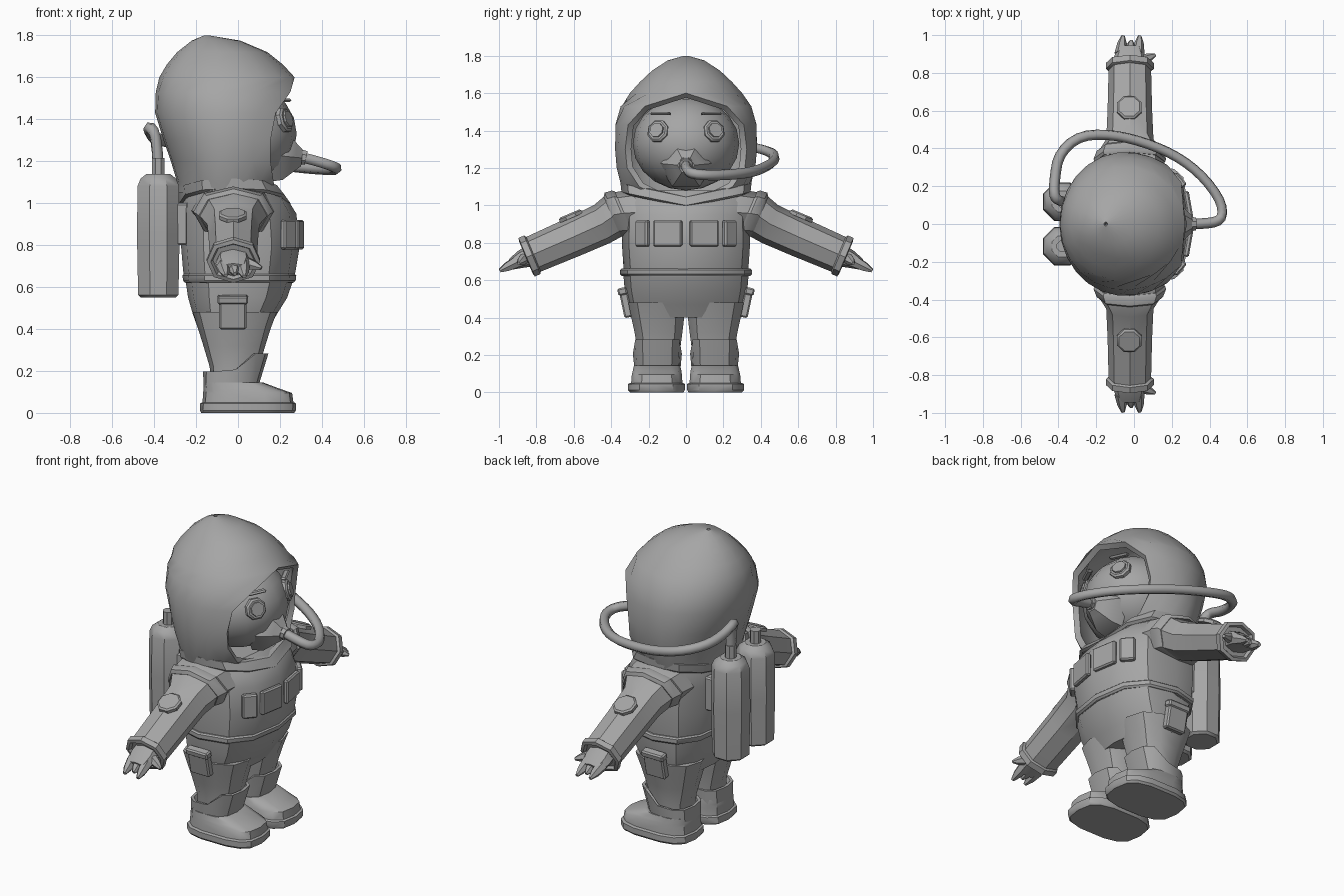
import bpy, bmesh, math
from mathutils import Vector, Matrix

if "Cube" in bpy.data.objects:
    bpy.data.objects.remove(bpy.data.objects["Cube"])

grey = bpy.data.materials.new("plain grey")
grey.diffuse_color = (0.38, 0.38, 0.38, 1)
grey.use_nodes = True
grey.node_tree.nodes["Principled BSDF"].inputs["Base Color"].default_value = grey.diffuse_color


def finish(name, bm, mirror=False, angle=35, shell=0):
    bmesh.ops.remove_doubles(bm, verts=bm.verts, dist=1e-4)
    bmesh.ops.recalc_face_normals(bm, faces=bm.faces)
    me = bpy.data.meshes.new(name)
    bm.to_mesh(me)
    bm.free()
    ob = bpy.data.objects.new(name, me)
    bpy.context.collection.objects.link(ob)
    me.materials.append(grey)
    if shell:
        m = ob.modifiers.new("shell", 'SOLIDIFY')
        m.thickness, m.offset = shell, -1
        bpy.context.view_layer.objects.active = ob
        ob.select_set(True)
        bpy.ops.object.modifier_apply(modifier=m.name)
    ob.data.shade_smooth()
    ob.data.set_sharp_from_angle(angle=math.radians(angle))
    if mirror:
        m = ob.modifiers.new("mirror", 'MIRROR')
        m.use_axis[0], m.use_axis[1] = False, True
    return ob


def loft(name, rings, closed=True, caps=True, **kw):
    bm = bmesh.new()
    vs = [[bm.verts.new(p) for p in r] for r in rings]
    n = len(rings[0])
    for a, b in zip(vs, vs[1:]):
        for i in range(n if closed else n - 1):
            j = (i + 1) % n
            bm.faces.new((a[i], a[j], b[j], b[i]))
    if caps:
        bm.faces.new(vs[0])
        bm.faces.new(vs[-1])
    return finish(name, bm, **kw)


def spow(v, p):
    return math.copysign(abs(v) ** p, v)


def ring(z, back, front, y0, y1, n=12, p=0.8, cx=None, lift=None):
    """Horizontal rounded outline; lift(x, y) raises points."""
    cx = (back + front) / 2 if cx is None else cx
    cy, ry = (y0 + y1) / 2, (y1 - y0) / 2
    out = []
    for i in range(n):
        t = 2 * math.pi * i / n
        c = spow(math.cos(t), p)
        x = cx + c * ((front - cx) if c > 0 else (cx - back))
        y = cy + ry * spow(math.sin(t), p)
        out.append(Vector((x, y, z + (lift(x, y) if lift else 0))))
    return out


def tube(name, p0, p1, radii, n=8, flat=1.0, **kw):
    """Round or flattened bar from p0 to p1, radii = [(fraction, radius)]."""
    p0, p1 = Vector(p0), Vector(p1)
    q = (p1 - p0).to_track_quat('Z', 'X')
    rings = []
    for f, r in radii:
        c = p0.lerp(p1, f)
        rings.append([c + q @ Vector((r * math.cos(a), r * flat * math.sin(a), 0))
                      for a in [2 * math.pi * (i + .5) / n for i in range(n)]])
    return loft(name, rings, **kw)


def box(name, loc, size, rz=0, rx=0, ry=0, **kw):
    bm = bmesh.new()
    m = (Matrix.Translation(loc) @ Matrix.Rotation(math.radians(rz), 4, 'Z')
         @ Matrix.Rotation(math.radians(rx), 4, 'X') @ Matrix.Rotation(math.radians(ry), 4, 'Y')
         @ Matrix.Diagonal((*size, 1)))
    bmesh.ops.create_cube(bm, size=1, matrix=m)
    bmesh.ops.bevel(bm, geom=bm.edges[:], offset=0.008, segments=1, affect='EDGES')
    return finish(name, bm, mirror=True, **kw)


# Hood: open-fronted rows of (z, back x, half width, rim x, rim y)
rows = [(1.05, -.29, .33, .18, .15), (1.1, -.29, .345, .17, .25), (1.2, -.32, .372, .155, .315),
        (1.3, -.355, .38, .155, .325), (1.43, -.395, .38, .18, .31), (1.53, -.392, .35, .25, .22),
        (1.6, -.375, .305, .27, 0), (1.66, -.34, .25, .215, 0), (1.72, -.29, .185, .14, 0),
        (1.775, -.22, .1, .01, 0), (1.8, -.16, .01, -.14, 0)]
hood = []
for z, back, ry, xr, yr in rows:
    cx = -.05 if z < 1.73 else (back + xr) / 2
    t0 = math.asin(yr / ry)
    front = cx + (xr - cx) / math.cos(t0)
    row = []
    for i in range(19):
        t = t0 + (2 * math.pi - 2 * t0) * i / 18
        c = math.cos(t)
        row.append(Vector((cx + c * ((front - cx) if c > 0 else (cx - back)), ry * math.sin(t), z)))
    hood.append(row)
loft("hood", hood, closed=False, caps=False, angle=40, shell=.035)

# Head, breathing mask, eyes and brows
bm = bmesh.new()
bmesh.ops.create_uvsphere(bm, u_segments=16, v_segments=10, radius=1,
                          matrix=Matrix.Translation((0, 0, 1.33)) @ Matrix.Diagonal((.28, .285, .25, 1)))
finish("head", bm, angle=40)
tube("mask", (.16, 0, 1.23), (.305, 0, 1.215), [(0, .15), (.45, .13), (.8, .075), (1, .045)], n=6)
tube("mask_nozzle", (.28, 0, 1.225), (.325, 0, 1.215), [(0, .04), (1, .036)])
tube("eye_rim", (.2, .138, 1.39), (.236, .156, 1.401), [(0, .062), (.8, .062), (1, .052)], mirror=True)
tube("eye_lens", (.2, .138, 1.39), (.244, .16, 1.404), [(0, .046), (1, .04)], mirror=True)
box("eyebrow", (.218, .135, 1.49), (.035, .115, .016), rz=25)

# Torso, belt and collar
T = [(.62, -.25, .262, .33), (.68, -.262, .275, .335), (.8, -.272, .295, .343), (.95, -.272, .278, .338),
     (1.02, -.268, .235, .33), (1.08, -.25, .16, .31)]
loft("torso", [ring(z, b, f, -r, r, cx=-.02) for z, b, f, r in T])
B = [(.622, -.255, .265, .343), (.632, -.262, .275, .352), (.655, -.265, .278, .352), (.662, -.258, .27, .343)]
loft("belt", [ring(z, b, f, -r, r, cx=-.02) for z, b, f, r in B])
rise = lambda x, y: .07 * abs(y) / .34
C = [(.99, -.265, .235, .33), (1.0, -.28, .25, .345), (1.045, -.285, .21, .35), (1.05, -.27, .185, .33)]
loft("collar", [ring(z, b, f, -r, r, cx=-.02, lift=rise) for z, b, f, r in C], caps=False)

# Chest pockets
box("chest_pocket", (.288, .097, .85), (.03, .155, .14), rz=10)
box("side_chest_pocket", (.24, .232, .85), (.035, .085, .14), rz=42)

# Hips and legs
H = [(.63, -.25, .262, .335), (.55, -.238, .235, .328), (.47, -.215, .185, .312), (.4, -.19, .145, .295)]
loft("hips", [ring(z, b, f, -r, r) for z, b, f, r in H])
L = [(.48, -.215, .185, .0, .315), (.4, -.19, .155, .004, .298), (.32, -.165, .13, .014, .28),
     (.22, -.135, .1, .028, .262), (.12, -.13, .09, .03, .26)]
loft("leg", [ring(*r, n=10) for r in L], mirror=True)
box("leg_pocket", (-.025, .322, .475), (.13, .045, .15), rx=-12)
box("leg_pocket_flap", (-.025, .34, .54), (.145, .05, .04), rx=-12)

# Boots: sole, foot, and shaft with a raised front flap
S = [(0, -.175, .268, .012, .302), (.012, -.182, .276, .004, .312), (.045, -.18, .276, .004, .312),
     (.05, -.172, .268, .012, .302)]
loft("boot_sole", [ring(*r, n=14, p=.65) for r in S], mirror=True)
F = [(.045, -.17, .265, .016, .296), (.095, -.166, .258, .02, .292), (.115, -.165, .2, .022, .287),
     (.145, -.16, .12, .03, .28)]
loft("boot_foot", [ring(*r, n=14, p=.65) for r in F], mirror=True)
flap = lambda x, y: .085 * min(1, max(0, (x + .02) / .09))
tops = [ring(.12, -.165, .095, .03, .275, p=.7), ring(.198, -.166, .145, .022, .284, p=.7, lift=flap),
        ring(.198, -.15, .128, .036, .27, p=.7, lift=flap), ring(.15, -.13, .09, .05, .255, p=.7)]
loft("boot_shaft", tops, caps=False, mirror=True)

# Arms: rings across the sloping arm axis, (y, z, half width, half height)
N = Vector((0, .39, .92))


def arm_ring(y, z, w, h, n=8):
    return [Vector((-.022 + w * spow(math.cos(a), .9), y, z)) + N * h * spow(math.sin(a), .9)
            for a in [2 * math.pi * i / n for i in range(n)]]


A = [(.24, .965, .2, .13), (.37, .955, .175, .12), (.45, .9, .125, .11), (.6, .832, .118, .106),
     (.84, .728, .112, .1)]
loft("arm", [arm_ring(*r) for r in A], mirror=True)
K = [(.815, .739, .115, .1), (.822, .736, .127, .112), (.852, .723, .127, .112), (.856, .721, .108, .092),
     (.835, .73, .095, .08)]
loft("arm_cuff", [arm_ring(*r) for r in K], mirror=True)
# Raised seam over the shoulder
loft("shoulder_band", [arm_ring(*r) for r in [(.33, .957, .187, .128), (.345, .957, .192, .133),
                                            (.385, .95, .176, .128), (.395, .94, .165, .115)]], mirror=True)
c = Vector((-.025, .575, .845)) + N * .095
tube("shoulder_patch", c, c + N * .026, [(0, .07), (.7, .07), (1, .06)], mirror=True)

# Gloves: palm, fingers and thumb
P = [(.83, .73, .08, .06), (.88, .712, .085, .048), (.935, .685, .066, .03)]
loft("glove_palm", [arm_ring(*r) for r in P], mirror=True)
for name, p0, p1, r in [("rear_finger", (-.07, .9, .7), (-.058, .995, .655), .034),
                        ("middle_finger", (-.02, .91, .695), (-.015, .97, .662), .032),
                        ("front_finger", (.022, .9, .7), (.03, .995, .65), .034),
                        ("thumb", (.04, .865, .715), (.112, .895, .69), .03)]:
    tube(name, p0, p1, [(0, r), (.6, r * .75), (1, r * .3)], n=6, mirror=True)

# Air tanks with valves
tube("air_tank", (-.38, .118, .55), (-.38, .118, 1.14),
     [(0, .09), (.02, .104), (.5, .11), (.9, .107), (.96, .092), (1, .06)], mirror=True)
tube("tank_valve", (-.38, .118, 1.12), (-.38, .118, 1.215), [(0, .032), (1, .032)], mirror=True)
box("tank_mount", (-.285, .118, .9), (.1, .1, .2))

# Air hose from mask round to one tank
cu = bpy.data.curves.new("air_hose", 'CURVE')
cu.dimensions = '3D'
cu.bevel_depth, cu.bevel_resolution, cu.use_fill_caps = .028, 1, True
pts = [(.28, 0, 1.225), (.38, 0, 1.2), (.47, .02, 1.17), (.465, .12, 1.16), (.36, .26, 1.165),
       (.22, .365, 1.18), (.05, .435, 1.21), (-.12, .475, 1.24), (-.29, .47, 1.28), (-.4, .37, 1.31),
       (-.42, .24, 1.33), (-.425, .14, 1.37), (-.385, .118, 1.32), (-.38, .118, 1.15)]
sp = cu.splines.new('NURBS')
sp.points.add(len(pts) - 1)
for q, p in zip(sp.points, pts):
    q.co = (*p, 1)
sp.use_endpoint_u, sp.order_u, sp.resolution_u = True, 3, 3
cu.materials.append(grey)
bpy.context.collection.objects.link(bpy.data.objects.new("air_hose", cu))
